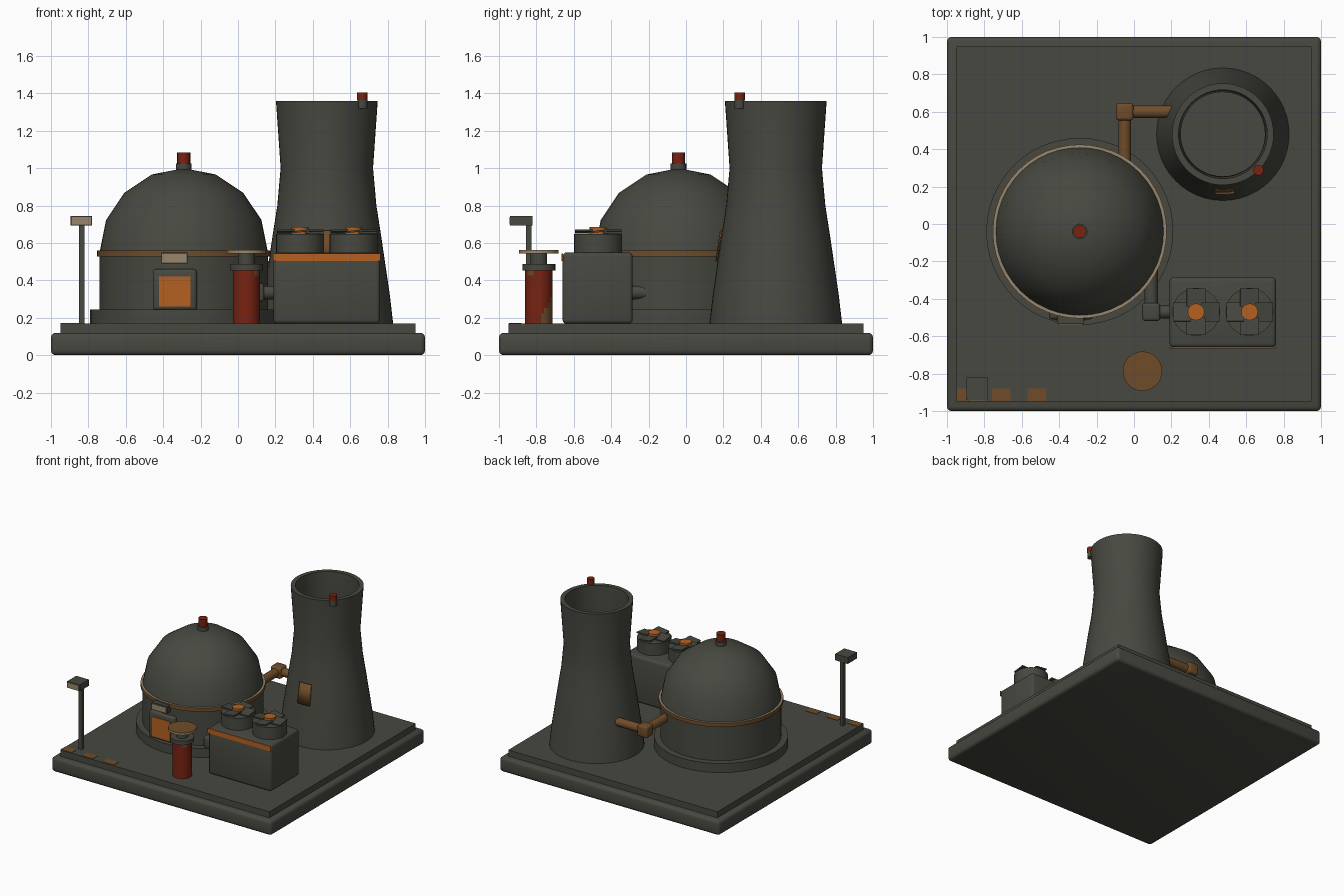
import bpy, bmesh, math
from mathutils import Vector, Matrix

cube = bpy.data.objects.get("Cube")
if cube:
    bpy.data.objects.remove(cube, do_unlink=True)


def material(name, rgb):
    m = bpy.data.materials.new(name)
    m.use_nodes = True
    m.diffuse_color = (*rgb, 1)
    m.node_tree.nodes["Principled BSDF"].inputs["Base Color"].default_value = (*rgb, 1)
    return m


GREY = material("dark concrete", (0.065, 0.065, 0.053))
RED = material("deep red", (0.19, 0.017, 0.006))
ORANGE = material("orange", (0.46, 0.12, 0.015))
BROWN = material("rust brown", (0.16, 0.073, 0.023))
BEIGE = material("beige", (0.32, 0.24, 0.15))


def finish(name, bm, mats, smooth=True):
    bmesh.ops.recalc_face_normals(bm, faces=bm.faces)
    mesh = bpy.data.meshes.new(name)
    bm.to_mesh(mesh)
    bm.free()
    for m in mats:
        mesh.materials.append(m)
    ob = bpy.data.objects.new(name, mesh)
    bpy.context.collection.objects.link(ob)
    if smooth:
        bpy.ops.object.select_all(action='DESELECT')
        ob.select_set(True)
        bpy.context.view_layer.objects.active = ob
        bpy.ops.object.shade_smooth_by_angle(angle=math.radians(35))
    return ob


def box(name, lo, hi, mat, bevel=0.0):
    """Box between two corners, optionally with rounded edges."""
    bm = bmesh.new()
    lo, hi = Vector(lo), Vector(hi)
    bmesh.ops.create_cube(bm, size=1, matrix=Matrix.Translation((lo + hi) / 2)
                          @ Matrix.Diagonal((*(hi - lo), 1)))
    if bevel:
        bmesh.ops.bevel(bm, geom=bm.edges[:], offset=bevel, segments=3,
                        profile=0.5, affect='EDGES')
    return finish(name, bm, [mat], bool(bevel))


def lathe(name, centre, profile, mats, closed=False, rule=None, steps=48):
    """Spin (radius, height) points about a vertical axis; rule picks a material slot."""
    bm = bmesh.new()
    pts = [bm.verts.new((r, 0, z)) for r, z in profile]
    pairs = list(zip(pts, pts[1:])) + ([(pts[-1], pts[0])] if closed else [])
    edges = [bm.edges.new(p) for p in pairs]
    bmesh.ops.spin(bm, geom=pts + edges, cent=(0, 0, 0), axis=(0, 0, 1),
                   angle=math.tau, steps=steps)
    bmesh.ops.remove_doubles(bm, verts=bm.verts, dist=0.0005)
    if rule:
        bm.normal_update()
        for f in bm.faces:
            f.material_index = rule(f)
    bmesh.ops.translate(bm, verts=bm.verts, vec=(*centre, 0))
    return finish(name, bm, mats)


def drum(name, centre, radius, z0, z1, mat, steps=32):
    return lathe(name, centre, [(0, z0), (radius, z0), (radius, z1), (0, z1)], [mat], steps=steps)


def pipe(name, start, end, radius, mat):
    a, b = Vector(start), Vector(end)
    bm = bmesh.new()
    turn = (b - a).to_track_quat('Z', 'Y').to_matrix().to_4x4()
    bmesh.ops.create_cone(bm, cap_ends=True, segments=20, radius1=radius, radius2=radius,
                          depth=(b - a).length, matrix=Matrix.Translation((a + b) / 2) @ turn)
    return finish(name, bm, [mat])


def elbow(name, c, half, mat):
    return box(name, [v - half for v in c], [v + half for v in c], mat, 0.015)


# Ground slabs
box("base_slab", (-1, -1, 0), (1, 1, 0.12), GREY, 0.025)
box("upper_slab", (-0.95, -0.95, 0.11), (0.95, 0.95, 0.17), GREY)
for i in range(3):
    x = -0.95 + 0.19 * i
    box(f"floor_stripe_{i + 1}", (x, -0.945, 0.168), (x + 0.1, -0.88, 0.173), BROWN)

# Domed building
DOME = (-0.29, -0.04)
drum("dome_foundation", DOME, 0.5, 0.165, 0.245, GREY, 48)
drum("dome_wall", DOME, 0.45, 0.165, 0.55, GREY, 48)
arc = [(0.45 * math.cos(a), 0.55 + 0.45 * math.sin(a))
       for a in (math.pi / 8 * i for i in range(5))]
lathe("dome_roof", DOME, arc, [GREY])
lathe("dome_band", DOME, [(0.44, 0.528), (0.465, 0.528), (0.465, 0.56), (0.44, 0.56)],
      [BROWN, BEIGE], True, lambda f: int(f.calc_center_median().z > 0.558))
drum("dome_beacon_base", DOME, 0.042, 0.98, 1.025, GREY, 16)
drum("dome_beacon", DOME, 0.035, 1.02, 1.085, RED, 16)

# Door and the sign above it
box("door_frame", (-0.455, -0.51, 0.24), (-0.22, -0.42, 0.46), GREY, 0.018)
box("door_panel", (-0.422, -0.516, 0.26), (-0.255, -0.508, 0.42), ORANGE)
box("sign_box", (-0.41, -0.535, 0.49), (-0.27, -0.46, 0.55), GREY)
box("sign_panel", (-0.405, -0.54, 0.495), (-0.275, -0.533, 0.54), BEIGE)

# Cooling tower, open through the middle
TOWER = (0.475, 0.48)
outer = [(0.355, 0.165), (0.337, 0.32), (0.29, 0.64), (0.265, 0.8), (0.247, 1.0), (0.272, 1.36)]
inner = [(r - 0.035 if z > 1.1 else r - 0.022, z) for r, z in reversed(outer)]
lathe("cooling_tower", TOWER, outer + inner, [GREY], True)
drum("tower_beacon_base", (0.665, 0.287), 0.027, 1.32, 1.37, GREY, 16)
drum("tower_beacon", (0.665, 0.287), 0.028, 1.365, 1.405, RED, 16)

# Rust patch curved against the front of the tower
bm = bmesh.new()
grid = []
for z, r in ((0.5, 0.317), (0.665, 0.292)):
    grid.append([bm.verts.new((TOWER[0] + r * math.sin(a), TOWER[1] - r * math.cos(a), z))
                 for a in (-0.15 + 0.07 * i for i in range(6))])
for i in range(5):
    bm.faces.new((grid[0][i], grid[0][i + 1], grid[1][i + 1], grid[1][i]))
patch = finish("tower_rust_patch", bm, [BROWN])
solid = patch.modifiers.new("thickness", 'SOLIDIFY')
solid.thickness = 0.006

# Pipes joining the buildings
pipe("back_pipe_dome", (-0.05, 0.28, 0.47), (-0.05, 0.6, 0.47), 0.034, BROWN)
pipe("back_pipe_tower", (-0.05, 0.6, 0.47), (0.2, 0.6, 0.47), 0.034, BROWN)
elbow("back_pipe_elbow", (-0.05, 0.6, 0.47), 0.046, BROWN)
pipe("front_pipe_dome", (0.092, -0.2, 0.335), (0.092, -0.47, 0.335), 0.036, GREY)
pipe("front_pipe_unit", (0.092, -0.47, 0.335), (0.22, -0.47, 0.335), 0.036, GREY)
elbow("front_pipe_elbow", (0.092, -0.47, 0.335), 0.048, GREY)

# Fan unit
box("fan_unit", (0.19, -0.66, 0.168), (0.76, -0.285, 0.55), GREY, 0.022)
box("fan_unit_stripe", (0.188, -0.665, 0.505), (0.762, -0.657, 0.545), ORANGE)
for n, cx in enumerate((0.332, 0.618), 1):
    c = (cx, -0.47)
    drum(f"fan_{n}_drum", c, 0.128, 0.54, 0.648, GREY)
    drum(f"fan_{n}_hub", c, 0.045, 0.64, 0.685, ORANGE, 16)
    for k in range(4):
        bm = bmesh.new()
        bmesh.ops.create_cube(bm, size=1, matrix=Matrix.Translation((*c, 0.662))
                              @ Matrix.Rotation(k * math.pi / 2, 4, 'Z')
                              @ Matrix.Translation((0.077, 0, 0))
                              @ Matrix.Rotation(0.12, 4, 'X')
                              @ Matrix.Diagonal((0.095, 0.1, 0.01, 1)))
        finish(f"fan_{n}_blade_{k + 1}", bm, [GREY], False)

# Red tank with rusted patches
TANK = (0.045, -0.787)


def rust(f):
    p = f.calc_center_median()
    a = math.degrees(math.atan2(p.y, p.x))
    low = 10 < a < 75 and p.z < 0.19 + 0.0018 * a
    high = -60 < a < -20 and p.z > 0.425
    return int(low or high)


rows = [(0.073, 0.165 + 0.029 * i) for i in range(11)]
lathe("tank_body", TANK, rows, [RED, BROWN], rule=rust, steps=32)
drum("tank_collar", TANK, 0.088, 0.453, 0.487, GREY)
drum("tank_stem", TANK, 0.045, 0.48, 0.55, GREY, 16)
lathe("tank_lid", TANK, [(0, 0.543), (0.105, 0.543), (0.105, 0.562), (0, 0.562)],
      [BEIGE, BROWN], rule=lambda f: int(f.calc_center_median().z > 0.56))

# Lamp post
box("lamp_pole", (-0.85, -0.855, 0.165), (-0.82, -0.825, 0.7), GREY)
box("lamp_head", (-0.895, -0.94, 0.693), (-0.78, -0.822, 0.745), GREY)
box("lamp_panel", (-0.888, -0.945, 0.698), (-0.786, -0.938, 0.74), BEIGE)
